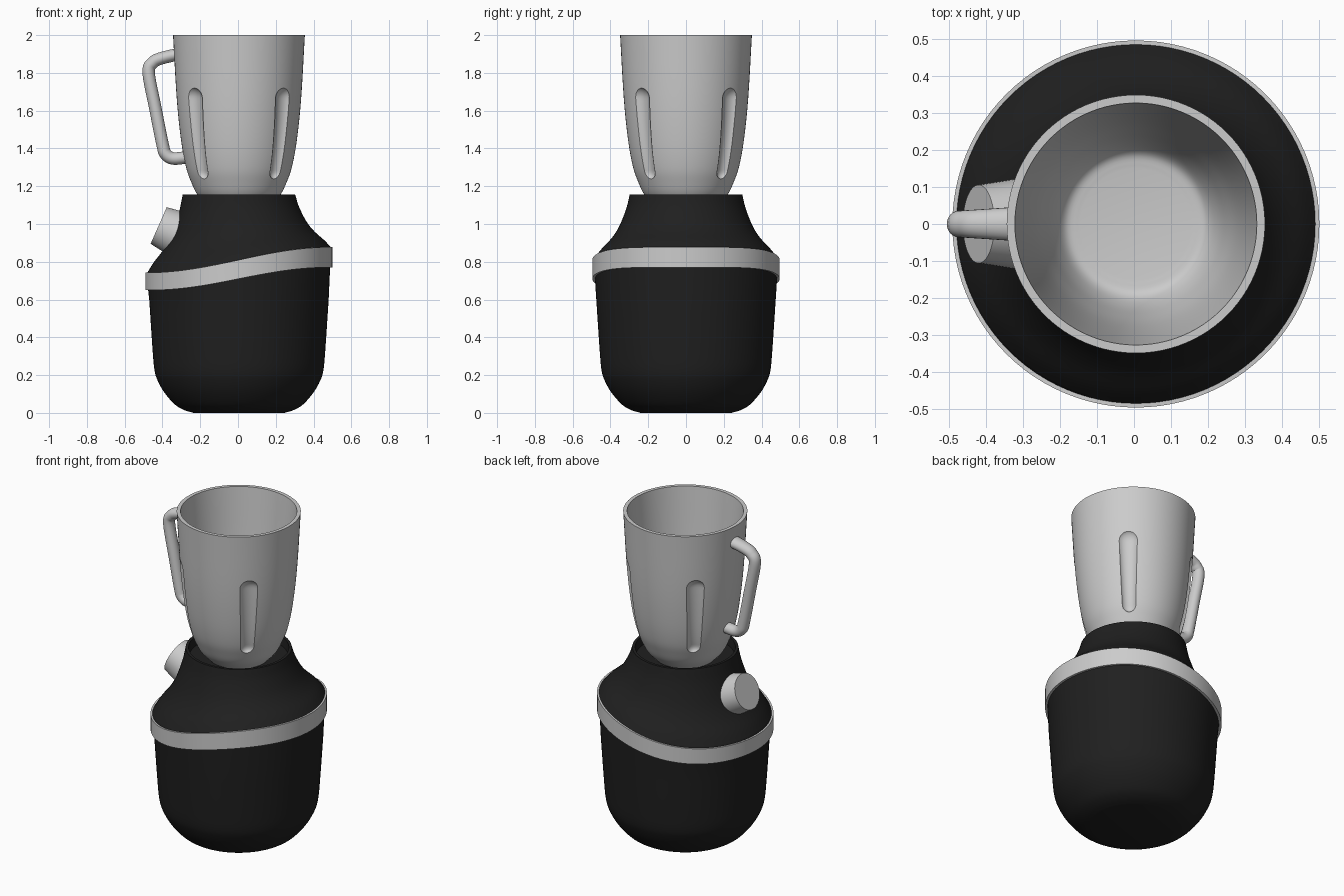
import bpy, bmesh, math
from mathutils import Vector

if "Cube" in bpy.data.objects:
    bpy.data.objects.remove(bpy.data.objects["Cube"])

CX = 0.005          # axis of the round parts
N = 96              # segments around


def material(name, rgb):
    m = bpy.data.materials.new(name)
    m.diffuse_color = (*rgb, 1)
    m.use_nodes = True
    m.node_tree.nodes["Principled BSDF"].inputs["Base Color"].default_value = m.diffuse_color
    return m


BLACK = material("matte_black", (0.014, 0.014, 0.014))
GREY = material("light_grey", (0.6, 0.6, 0.6))


def smooth(pts, n=6):
    """Catmull-Rom curve through 2D points."""
    p = [Vector(q) for q in pts]
    p = [2 * p[0] - p[1]] + p + [2 * p[-1] - p[-2]]
    out = []
    for a, b, c, d in zip(p, p[1:], p[2:], p[3:]):
        for i in range(n):
            t = i / n
            out.append(0.5 * (2 * b + (c - a) * t + (2 * a - 5 * b + 4 * c - d) * t * t
                              + (3 * b - a - 3 * c + d) * t ** 3))
    return out + [p[-2]]


def loft(name, rings, mat, angle=35, closed=False):
    """Skin a list of equal point rings; cap the ends or close the loop."""
    bm = bmesh.new()
    rows = [[bm.verts.new(v) for v in r] for r in rings]
    pairs = list(zip(rows, rows[1:]))
    if closed:
        pairs.append((rows[-1], rows[0]))
    else:
        bm.faces.new(rows[0][::-1])
        bm.faces.new(rows[-1])
    for a, b in pairs:
        for i in range(len(a)):
            j = (i + 1) % len(a)
            bm.faces.new((a[i], a[j], b[j], b[i]))
    bmesh.ops.recalc_face_normals(bm, faces=bm.faces)
    me = bpy.data.meshes.new(name)
    bm.to_mesh(me)
    bm.free()
    me.materials.append(mat)
    ob = bpy.data.objects.new(name, me)
    bpy.context.collection.objects.link(ob)
    shade(ob, angle)
    return ob


def shade(ob, angle):
    bpy.ops.object.select_all(action='DESELECT')
    ob.select_set(True)
    bpy.context.view_layer.objects.active = ob
    bpy.ops.object.shade_smooth_by_angle(angle=math.radians(angle))


def ring(r, height):
    """Circle of radius r; height is a number or a function of the angle."""
    out = []
    for i in range(N):
        a = 2 * math.pi * i / N
        z = height(a) if callable(height) else height
        out.append(Vector((CX + r * math.cos(a), r * math.sin(a), z)))
    return out


# Slanted trim band: low on the left, high on the right
def band_top(a):
    return 0.81 + 0.068 * math.sin(math.pi / 2 * math.cos(a))


def band_low(a):
    return band_top(a) - 0.1 - 0.008 * math.cos(a)


loft("trim_band", [ring(0.496, band_low), ring(0.496, band_top),
                   ring(0.46, band_top), ring(0.46, band_low)], GREY, closed=True)

# Lower housing
low = smooth([(0.24, 0), (0.29, 0.015), (0.34, 0.045), (0.395, 0.108), (0.43, 0.17),
              (0.447, 0.225), (0.457, 0.33), (0.475, 0.6)], 4)
loft("lower_housing", [ring(r, max(z, 0)) for r, z in low]
     + [ring(0.484, lambda a: band_low(a) + 0.03)], BLACK)

# Upper housing: sheared from the band to a flat rim, with a seat for the jar
up = smooth([(0.485, 0), (0.452, 0.13), (0.399, 0.30), (0.357, 0.49), (0.318, 0.77), (0.298, 1)], 5)
rings = [ring(0.484, lambda a: band_top(a) - 0.05)]
for r, t in up:
    rings.append(ring(r, lambda a, t=t: band_top(a) * (1 - t) + 1.155 * t))
rings += [ring(0.282, 1.155), ring(0.278, 1.1)]
loft("upper_housing", rings, BLACK)

# Jar: one hollow profile
outer = smooth([(0.17, 1.1), (0.22, 1.155), (0.252, 1.22), (0.28, 1.3), (0.306, 1.44),
                (0.329, 1.66), (0.349, 2.0)], 5)
inner = smooth([(0.327, 2.0), (0.298, 1.66), (0.272, 1.44), (0.243, 1.3), (0.218, 1.22),
                (0.19, 1.175), (0.15, 1.165)], 5)
jar = loft("jar", [ring(r, z) for r, z in outer + inner], GREY)


def outer_radius(z):
    for a, b in zip(outer, outer[1:]):
        if a.y <= z <= b.y:
            return a.x + (b.x - a.x) * (z - a.y) / (b.y - a.y)
    return outer[-1].x


# Four long flutes pressed into the jar on the diagonals
for k in range(4):
    ang = math.pi / 4 + k * math.pi / 2
    out_dir = Vector((math.cos(ang), math.sin(ang), 0))
    side = Vector((-out_dir.y, out_dir.x, 0))
    rings = []
    steps = 36
    for i in range(steps + 1):
        s = (1 - math.cos(math.pi * (0.02 + 0.96 * i / steps))) / 2
        z = 1.235 + 0.49 * s
        w = 0.042 + 0.02 * s
        end = min(s * 0.49 / w, (1 - s) * 0.49 / w, 1)
        f = math.sqrt(1 - (1 - end) ** 2)
        c = Vector((CX, 0, z)) + out_dir * (outer_radius(z) + 0.018)
        rings.append([c + side * w * f * math.cos(b) + out_dir * 0.044 * f * math.sin(b)
                      for b in [2 * math.pi * j / 24 for j in range(24)]])
    cutter = loft("flute_cutter", rings, GREY)
    cutter.hide_render = True
    mod = jar.modifiers.new("flute", 'BOOLEAN')
    mod.operation = 'DIFFERENCE'
    mod.solver = 'EXACT'
    mod.object = cutter
    bpy.context.view_layer.objects.active = jar
    bpy.ops.object.modifier_apply(modifier=mod.name)
    bpy.data.objects.remove(cutter)
shade(jar, 35)

# Handle: oval tube along a bent path, wider at the top joint
path = smooth([(-0.322, 1.898), (-0.41, 1.876), (-0.452, 1.853), (-0.473, 1.80), (-0.437, 1.61),
               (-0.399, 1.42), (-0.383, 1.371), (-0.345, 1.347), (-0.275, 1.352)], 6)
rings = []
for i, p in enumerate(path):
    t = (path[min(i + 1, len(path) - 1)] - path[max(i - 1, 0)]).normalized()
    nrm = Vector((-t.y, 0, t.x))
    wy = 0.036 + 0.01 * max(0, (p.x + 0.47) / 0.15) * (p.y > 1.8)
    rings.append([Vector((p.x, 0, p.y)) + nrm * 0.033 * math.cos(b) + Vector((0, wy * math.sin(b), 0))
                  for b in [2 * math.pi * j / 24 for j in range(24)]])
loft("handle", rings, GREY)

# Control knob on the left slope
axis = Vector((-0.915, 0, 0.404)).normalized()
face = Vector((-0.42, 0, 0.992))
v = axis.cross(Vector((0, 1, 0)))
rings = []
for r, d in ((0.122, 0.11), (0.106, 0.0)):
    rings.append([face - axis * d + v * r * math.cos(b) + Vector((0, r * math.sin(b), 0))
                  for b in [2 * math.pi * j / 48 for j in range(48)]])
loft("control_knob", rings, GREY)
